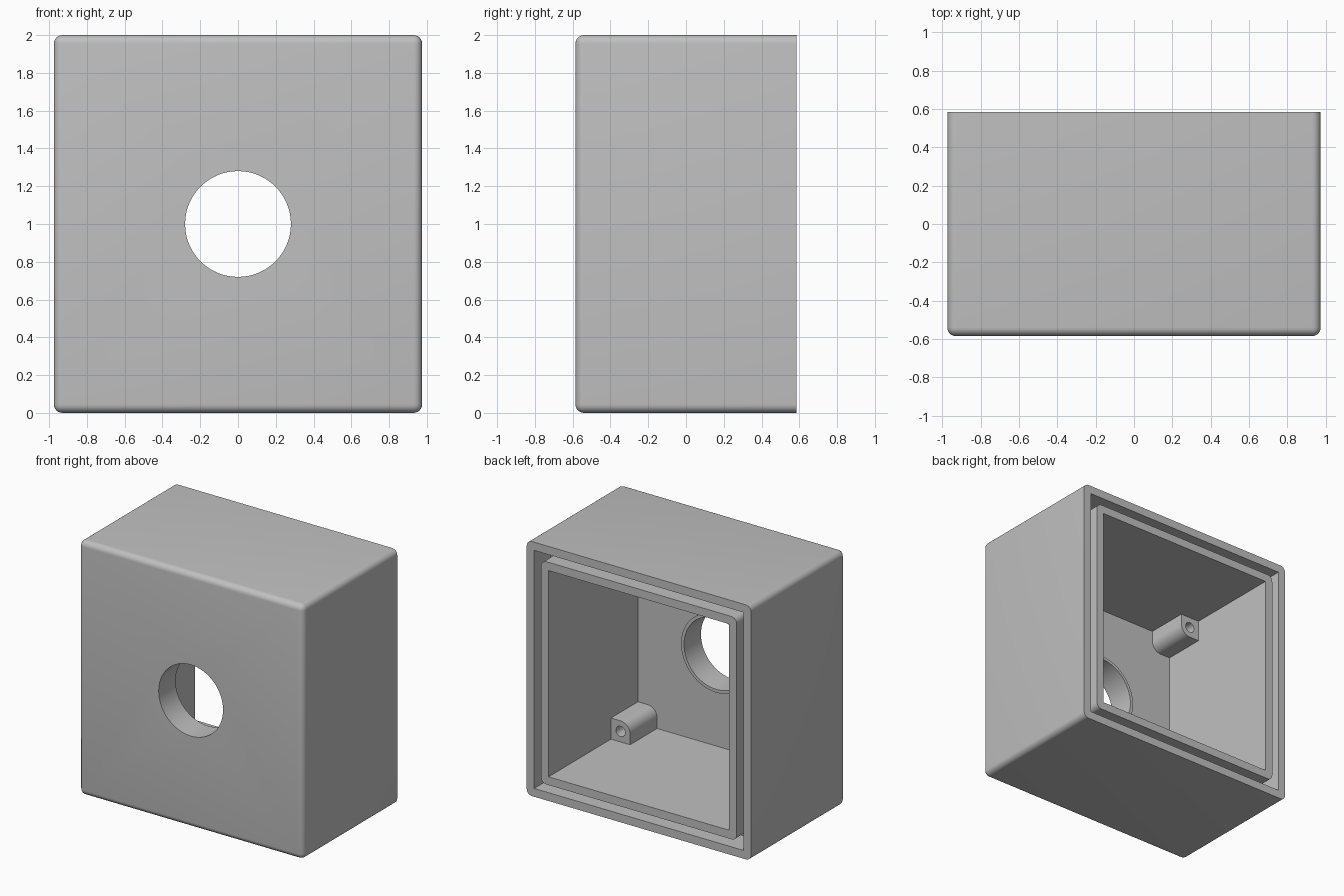
import bpy, bmesh, math

if "Cube" in bpy.data.objects:
    bpy.data.objects.remove(bpy.data.objects["Cube"])

# Overall sizes: half width, half depth, half height
HX, HY, HZ = 0.975, 0.585, 1.0
WALL = 0.065                  # outer wall thickness
LIP = 0.125                   # outer face to the inner lip
CAVITY = 0.19                 # outer face to the cavity
GROOVE = 0.2                  # depth of the seal groove
FLOOR = -HY + 0.06            # inside of the front plate
HOLE = 0.28

grey = bpy.data.materials.new("plain_grey")
grey.use_nodes = True
grey.diffuse_color = (0.53, 0.53, 0.53, 1)
grey.node_tree.nodes["Principled BSDF"].inputs["Base Color"].default_value = grey.diffuse_color


def activate(obj):
    bpy.ops.object.select_all(action='DESELECT')
    obj.select_set(True)
    bpy.context.view_layer.objects.active = obj


def finish(obj):
    activate(obj)
    obj.data.materials.clear()
    obj.data.materials.append(grey)
    bpy.ops.object.shade_smooth_by_angle(angle=math.radians(30))


def arc(cx, cz, r, start, sweep, n):
    return [(cx + r * math.cos(start + sweep * i / n),
             cz + r * math.sin(start + sweep * i / n)) for i in range(n + 1)]


def circle(cx, cz, r, n=64):
    return arc(cx, cz, r, 0, math.tau, n)[:-1]


def rectangle(inset, r=0):
    """Outline parallel to the case walls, with optional round corners."""
    w, h = HX - inset, HZ - inset
    pts = []
    for k, (sx, sz) in enumerate([(1, 1), (-1, 1), (-1, -1), (1, -1)]):
        cx, cz = sx * (w - r), HZ + sz * (h - r)
        pts += arc(cx, cz, r, k * math.pi / 2, math.pi / 2, 8) if r else [(cx, cz)]
    return pts


def prism(name, outlines, y0, y1):
    """Solid between y0 and y1; outlines after the first are holes."""
    curve = bpy.data.curves.new(name, 'CURVE')
    curve.dimensions = '2D'
    curve.fill_mode = 'BOTH'
    curve.extrude = (y1 - y0) / 2
    for pts in outlines:
        spline = curve.splines.new('POLY')
        spline.points.add(len(pts) - 1)
        for point, (x, z) in zip(spline.points, pts):
            point.co = (x, z, 0, 1)
        spline.use_cyclic_u = True
    obj = bpy.data.objects.new(name, curve)
    bpy.context.collection.objects.link(obj)
    obj.rotation_euler.x = math.pi / 2
    obj.location.y = (y0 + y1) / 2
    activate(obj)
    bpy.ops.object.convert(target='MESH')
    obj = bpy.context.object
    bm = bmesh.new()
    bm.from_mesh(obj.data)
    bmesh.ops.remove_doubles(bm, verts=bm.verts, dist=1e-5)
    bmesh.ops.recalc_face_normals(bm, faces=bm.faces)
    bm.to_mesh(obj.data)
    bm.free()
    return obj


# Case: box rounded everywhere except around the open back
mesh = bpy.data.meshes.new("case")
case = bpy.data.objects.new("case", mesh)
bpy.context.collection.objects.link(case)
bm = bmesh.new()
bmesh.ops.create_cube(bm, size=2)
for v in bm.verts:
    v.co = (v.co.x * HX, v.co.y * HY, v.co.z * HZ + HZ)
rounded = [e for e in bm.edges if any(v.co.y < 0 for v in e.verts)]
bmesh.ops.bevel(bm, geom=rounded, offset=0.045, segments=6, profile=0.5, affect='EDGES')
bm.to_mesh(mesh)
bm.free()

# Hollow the case: groove step, cavity and front opening
cutters = [
    prism("groove_cutter", [rectangle(WALL)], HY - GROOVE, HY + 0.1),
    prism("cavity_cutter", [rectangle(CAVITY)], FLOOR, HY + 0.2),
    prism("hole_cutter", [circle(0, HZ, HOLE)], -HY - 0.1, 0),
]
for cutter in cutters:
    cutter.hide_render = True
    mod = case.modifiers.new(cutter.name, 'BOOLEAN')
    mod.operation = 'DIFFERENCE'
    mod.solver = 'EXACT'
    mod.object = cutter
    activate(case)
    bpy.ops.object.modifier_apply(modifier=mod.name)
    bpy.data.objects.remove(cutter)
finish(case)

# Inner lip standing inside the groove
finish(prism("inner_lip", [rectangle(LIP, 0.045), rectangle(CAVITY)], HY - GROOVE, HY))

# Collar around the front opening
finish(prism("hole_collar", [circle(0, HZ, 0.305), circle(0, HZ, HOLE)], FLOOR, -0.375))

# Screw posts in the four corners, rounded towards the middle
R = 0.083
for side, sx in (("left", 1), ("right", -1)):
    for level, sz in (("upper", 1), ("lower", -1)):
        outline = [(0, 0), (2 * R, 0)] + arc(R, R, R, 0, math.pi / 2, 12) + [(0, 2 * R)]
        place = lambda pts: [(sx * (HX - CAVITY - x), HZ + sz * (HZ - CAVITY - z)) for x, z in pts]
        finish(prism(f"{level}_{side}_screw_post",
                     [place(outline), place(circle(R, R, 0.04, 24))], FLOOR, -0.19))
